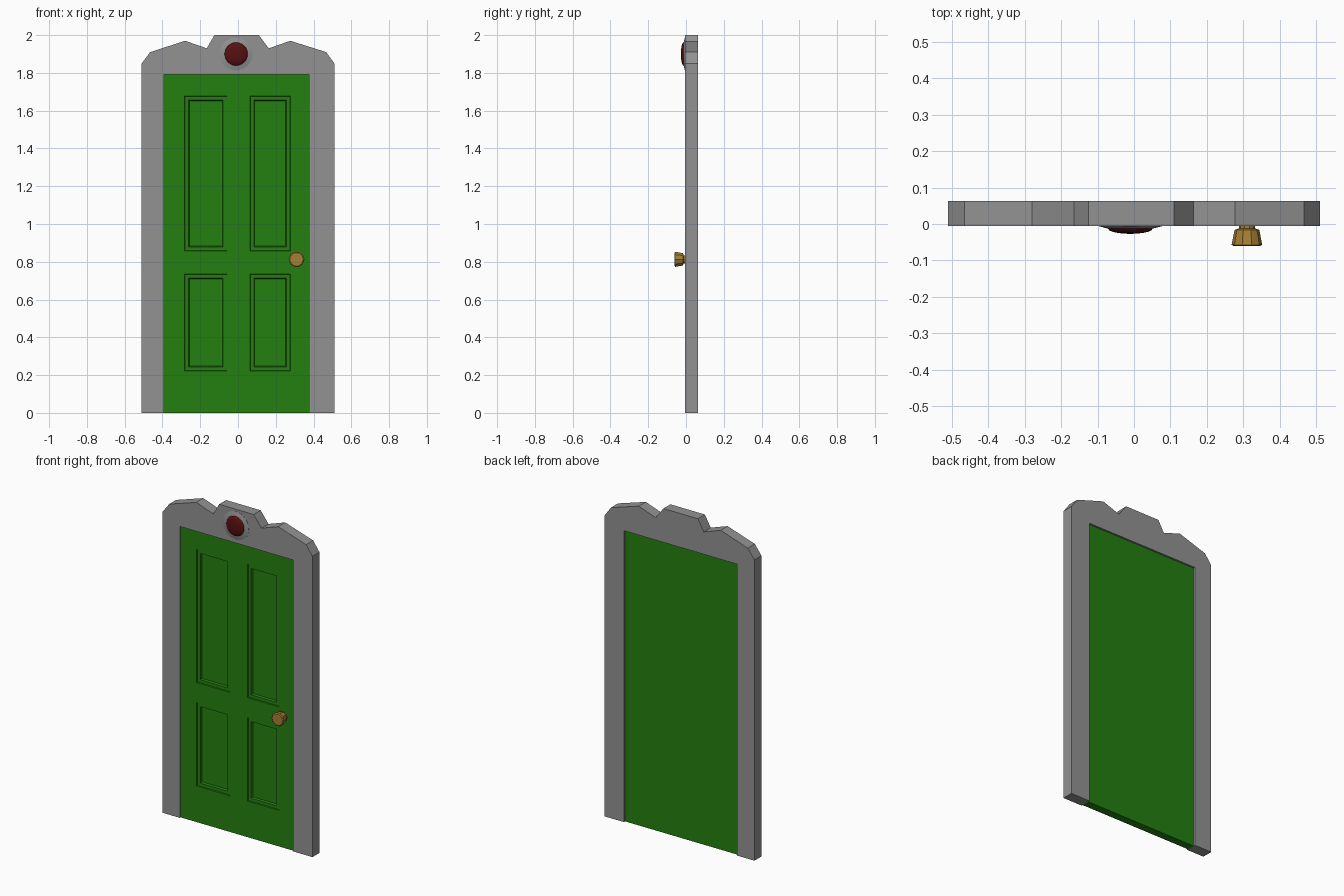
import bpy, bmesh, math
from mathutils import Matrix, Vector

if "Cube" in bpy.data.objects:
    bpy.data.objects.remove(bpy.data.objects["Cube"])


def material(name, rgb):
    m = bpy.data.materials.new(name)
    m.diffuse_color = (*rgb, 1)
    m.use_nodes = True
    m.node_tree.nodes["Principled BSDF"].inputs["Base Color"].default_value = m.diffuse_color
    return m


GREY = material("stone_grey", (0.29, 0.29, 0.29))
GREEN = material("door_green", (0.017, 0.215, 0.005))
RED = material("dark_red", (0.095, 0.005, 0.005))
GOLD = material("brass", (0.38, 0.215, 0.035))


def finish(bm, name, mat):
    bmesh.ops.recalc_face_normals(bm, faces=bm.faces[:])
    me = bpy.data.meshes.new(name)
    bm.to_mesh(me)
    bm.free()
    ob = bpy.data.objects.new(name, me)
    me.materials.append(mat)
    bpy.context.collection.objects.link(ob)
    return ob


def extrude_back(bm, depth):
    res = bmesh.ops.extrude_face_region(bm, geom=bm.faces[:], use_keep_orig=True)
    verts = [g for g in res["geom"] if isinstance(g, bmesh.types.BMVert)]
    bmesh.ops.translate(bm, verts=verts, vec=(0, depth, 0))


def lathe(name, x, z, profile, segs, mat):
    """Spin (radius, y) pairs round the y axis, closing both ends."""
    bm = bmesh.new()
    rings = [[bm.verts.new((x + r * math.cos(a), y, z + r * math.sin(a)))
              for a in (2 * math.pi * i / segs for i in range(segs))]
             for r, y in profile]
    for a, b in zip(rings, rings[1:]):
        for i in range(segs):
            j = (i + 1) % segs
            bm.faces.new((a[i], a[j], b[j], b[i]))
    bm.faces.new(rings[0])
    bm.faces.new(rings[-1])
    return finish(bm, name, mat)


def smooth(ob, angle):
    bpy.ops.object.select_all(action="DESELECT")
    ob.select_set(True)
    bpy.context.view_layer.objects.active = ob
    bpy.ops.object.shade_smooth_by_angle(angle=math.radians(angle))


# Stone surround with a stepped crest, open at the bottom
outline = [(-0.51, 0), (-0.51, 1.85), (-0.465, 1.91), (-0.28, 1.97),
           (-0.165, 1.93), (-0.125, 2.0), (0.11, 2.0), (0.163, 1.93),
           (0.277, 1.97), (0.467, 1.91), (0.51, 1.85), (0.51, 0),
           (0.377, 0), (0.377, 1.792), (-0.392, 1.792), (-0.392, 0)]
bm = bmesh.new()
bm.faces.new([bm.verts.new((x, -0.005, z)) for x, z in outline])
extrude_back(bm, 0.068)
finish(bm, "door_frame", GREY)

# Door slab: a front grid whose panel cells are stepped inwards
xs = [-0.392, -0.283, -0.057, 0.063, 0.277, 0.377]
zs = [0, 0.222, 0.735, 0.858, 1.677, 1.792]
FRONT, BACK = 0.003, 0.052
bm = bmesh.new()
grid = [[bm.verts.new((x, FRONT, z)) for x in xs] for z in zs]
panels = []
for r in range(5):
    for c in range(5):
        f = bm.faces.new((grid[r][c], grid[r][c + 1],
                          grid[r + 1][c + 1], grid[r + 1][c]))
        if r in (1, 3) and c in (1, 3):
            panels.append(f)
# closing sides and back
corner = [bm.verts.new((x, BACK, z)) for x, z in
          ((xs[0], 0), (xs[-1], 0), (xs[-1], zs[-1]), (xs[0], zs[-1]))]
bm.faces.new(corner[::-1])
borders = [grid[0], [row[-1] for row in grid], grid[-1][::-1],
           [row[0] for row in grid][::-1]]
for i, edge in enumerate(borders):
    bm.faces.new(list(edge)[::-1] + [corner[i], corner[(i + 1) % 4]])
bm.normal_update()
for width, depth in ((0.003, -0.005), (0.027, 0), (0.006, -0.012)):
    bmesh.ops.inset_individual(bm, faces=panels, thickness=width, depth=depth)
finish(bm, "door", GREEN)

# Crest ornament: shallow grey collar and domed red stone
lathe("gem_collar", -0.01, 1.9, [(0.087, 0.0), (0.087, -0.006), (0.06, -0.013)],
      32, GREY)
dome = [(0.061, -0.01)]
dome += [(0.061 * math.cos(t), -0.013 - 0.014 * math.sin(t))
         for t in (math.radians(a) for a in (0, 18, 36, 54, 72, 86))]
smooth(lathe("gem", -0.01, 1.9, dome, 32, RED), 40)

# Door knob with a narrow neck and flared grip
lathe("door_knob", 0.31, 0.813,
      [(0.022, 0.01), (0.022, -0.012), (0.034, -0.016), (0.042, -0.057),
       (0.036, -0.061)], 10, GOLD)
